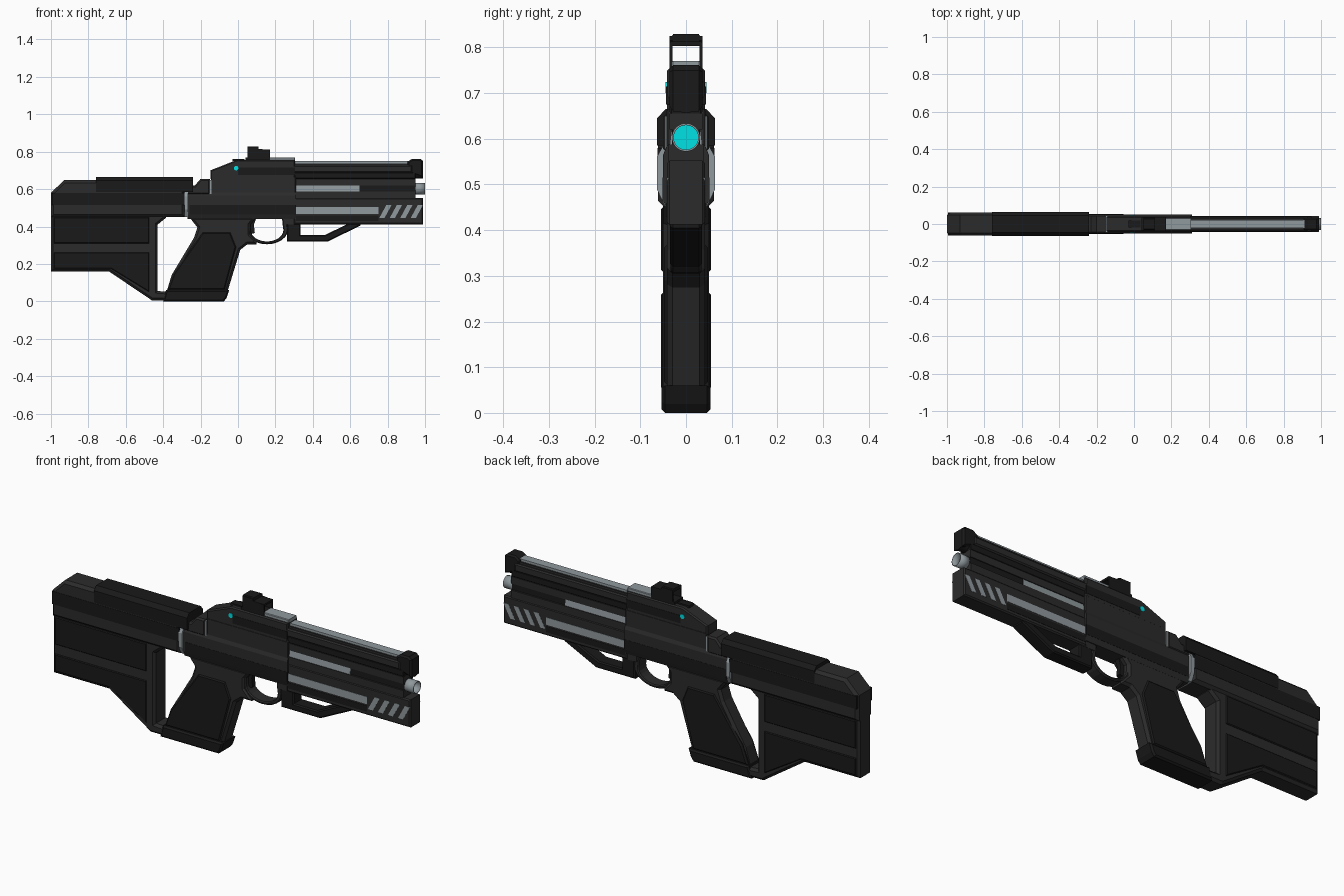
import bpy, bmesh, math
from mathutils import Matrix


def material(name, rgb):
    m = bpy.data.materials.new(name)
    m.diffuse_color = (*rgb, 1)
    return m


BODY = material("dark_grey", (0.024, 0.024, 0.024))
BLACK = material("black", (0.010, 0.010, 0.010))
STEEL = material("steel", (0.28, 0.32, 0.34))
CYAN = material("cyan", (0.0, 0.75, 0.78))


def finish(name, bm, mat):
    bmesh.ops.recalc_face_normals(bm, faces=bm.faces[:])
    me = bpy.data.meshes.new(name)
    bm.to_mesh(me)
    bm.free()
    me.materials.append(mat)
    ob = bpy.data.objects.new(name, me)
    bpy.context.collection.objects.link(ob)
    return ob


def prism(name, pts, w, mat, chamfer=0.0, yc=0.0):
    """Side profile (x, z) extruded to half width w, with chamfered side rims."""
    bm = bmesh.new()
    f = bm.faces.new([bm.verts.new((x, yc - w, z)) for x, z in pts])
    ext = bmesh.ops.extrude_face_region(bm, geom=[f])["geom"]
    for v in ext:
        if isinstance(v, bmesh.types.BMVert):
            v.co.y = yc + w
    if chamfer:
        rim = [e for e in bm.edges if abs(e.verts[0].co.y - e.verts[1].co.y) < 1e-6]
        bmesh.ops.bevel(bm, geom=rim, offset=chamfer, segments=1,
                        affect='EDGES', profile=0.5)
    return finish(name, bm, mat)


def box(name, x0, x1, z0, z1, w, mat, chamfer=0.0, yc=0.0):
    return prism(name, [(x0, z0), (x1, z0), (x1, z1), (x0, z1)], w, mat, chamfer, yc)


def bar(name, half, x0, x1, mat):
    """Cross-section (y, z), mirrored in y, extruded along x."""
    sec = half + [(-y, z) for y, z in reversed(half)]
    bm = bmesh.new()
    a, b = [[bm.verts.new((x, y, z)) for y, z in sec] for x in (x0, x1)]
    n = len(sec)
    bm.faces.new(a)
    bm.faces.new(b)
    for i in range(n):
        j = (i + 1) % n
        bm.faces.new((a[i], a[j], b[j], b[i]))
    return finish(name, bm, mat)


def cylinder(name, loc, r, length, axis, mat, caps=True):
    bm = bmesh.new()
    rot = Matrix.Rotation(math.pi / 2, 4, 'Y' if axis == 'x' else 'X')
    bmesh.ops.create_cone(bm, cap_ends=caps, segments=24, radius1=r, radius2=r,
                          depth=length, matrix=Matrix.Translation(loc) @ rot)
    ob = finish(name, bm, mat)
    for p in ob.data.polygons:
        p.use_smooth = len(p.vertices) == 4
    return ob


# Stock: upper body, cheek pad, end plate
prism("stock_upper", [(-1, 0.45), (-0.285, 0.45), (-0.285, 0.648), (-0.93, 0.648), (-1, 0.58)],
      0.061, BODY, 0.014)
box("stock_side_band", -0.995, -0.285, 0.515, 0.58, 0.0625, BLACK)
bar("cheek_pad", [(0.063, 0.585), (0.063, 0.645), (0.045, 0.665)], -0.76, -0.24, BLACK)
# Stock: lower frame with raised side panels
prism("stock_lower", [(-1, 0.16), (-0.69, 0.16), (-0.46, 0.005), (-0.36, 0.005), (-0.36, 0.05),
                      (-0.43, 0.055), (-0.43, 0.41), (-0.385, 0.447), (-0.385, 0.48), (-1, 0.48)],
      0.05, BODY, 0.012)
prism("stock_panel_upper", [(-0.985, 0.31), (-0.475, 0.31), (-0.475, 0.45), (-0.985, 0.45)],
      0.055, BLACK, 0.004)
prism("stock_panel_lower", [(-0.985, 0.175), (-0.68, 0.175), (-0.475, 0.05), (-0.475, 0.262),
                            (-0.985, 0.262)], 0.055, BLACK, 0.004)

# Collar between stock and receiver
bar("stock_collar", [(0.045, 0.45), (0.064, 0.49), (0.064, 0.56), (0.05, 0.585)],
    -0.287, -0.268, STEEL)
prism("stock_hinge", [(-0.29, 0.57), (-0.15, 0.57), (-0.15, 0.655), (-0.2, 0.655), (-0.23, 0.62),
                      (-0.29, 0.62)], 0.05, BODY, 0.008)
box("hinge_ring", -0.152, -0.143, 0.575, 0.65, 0.046, STEEL)

# Receiver
bar("receiver", [(0.04, 0.44), (0.05, 0.465), (0.05, 0.565), (0.042, 0.585)], -0.27, 0.31, BODY)
box("receiver_side_band", -0.26, 0.31, 0.465, 0.515, 0.051, BLACK)
box("receiver_upper", -0.145, 0.31, 0.57, 0.665, 0.043, BODY, 0.004)

# Grip
prism("grip", [(-0.385, 0.04), (-0.355, 0.14), (-0.235, 0.34), (-0.217, 0.395), (-0.26, 0.45),
               (0.1, 0.45), (0.065, 0.41), (0.065, 0.36), (0.1, 0.32), (0.1, 0.305), (0.05, 0.305),
               (0.012, 0.275), (-0.06, 0.04)], 0.042, BODY, 0.012)
prism("grip_panel", [(-0.378, 0.06), (-0.345, 0.15), (-0.19, 0.37), (-0.04, 0.37), (-0.008, 0.29),
                     (-0.07, 0.06)], 0.048, BLACK, 0.008)
prism("grip_base", [(-0.4, 0), (-0.075, 0), (-0.06, 0.02), (-0.047, 0.06), (-0.385, 0.06)],
      0.054, BLACK, 0.008)

# Trigger guard as an open loop, and trigger
angles = [math.radians(a) for a in range(180, 376, 15)]
outer = [(0.155 + 0.113 * math.cos(a), 0.385 + 0.08 * math.sin(a)) for a in angles]
inner = [(0.155 + 0.088 * math.cos(a), 0.382 + 0.062 * math.sin(a)) for a in angles]
prism("trigger_guard", [(0.042, 0.45)] + outer + [(0.262, 0.45), (0.235, 0.45)] + inner[::-1]
      + [(0.067, 0.45)], 0.034, BODY, 0.005)
prism("trigger", [(0.06, 0.45), (0.1, 0.45), (0.085, 0.41), (0.09, 0.365), (0.07, 0.36),
                  (0.06, 0.40)], 0.012, BLACK)

# Handguard with steel inlay and slanted vents
box("handguard", 0.30, 0.99, 0.412, 0.552, 0.042, BODY, 0.006)
box("handguard_inlay", 0.31, 0.75, 0.468, 0.505, 0.0435, STEEL)
box("handguard_lower_band", 0.31, 0.75, 0.43, 0.46, 0.0435, BLACK)
for i in range(4):
    x = 0.755 + 0.056 * i
    prism(f"vent_{i + 1}", [(x, 0.445), (x + 0.028, 0.445), (x + 0.066, 0.515), (x + 0.038, 0.515)],
          0.0432, STEEL)
box("handguard_rear_mount", 0.25, 0.335, 0.41, 0.46, 0.036, BODY)

# Foregrip loop
prism("foregrip", [(0.262, 0.32), (0.48, 0.32), (0.655, 0.405), (0.655, 0.42), (0.60, 0.42),
                   (0.465, 0.355), (0.335, 0.355), (0.335, 0.42), (0.262, 0.42)], 0.035, BLACK, 0.006)

# Barrel, muzzle and glowing bore
bar("barrel_shroud", [(0.038, 0.54), (0.036, 0.585), (0.028, 0.65)], 0.30, 0.65, STEEL)
box("barrel_body", 0.30, 0.95, 0.62, 0.655, 0.036, BODY)
box("barrel_lower", 0.30, 0.95, 0.55, 0.588, 0.039, BODY)
box("barrel_core", 0.60, 0.95, 0.57, 0.64, 0.031, BLACK)
muzzle = cylinder("muzzle", (0.97, 0, 0.603), 0.031, 0.06, 'x', STEEL, caps=False)
mod = muzzle.modifiers.new("wall", 'SOLIDIFY')
mod.thickness = 0.004
cylinder("bore_glow", (0.955, 0, 0.603), 0.028, 0.02, 'x', CYAN)

# Upper barrel and top rail
box("upper_barrel", -0.02, 0.95, 0.655, 0.69, 0.036, BLACK, 0.004)
box("upper_barrel_cover", -0.02, 0.93, 0.688, 0.728, 0.041, BODY, 0.006)
cylinder("upper_muzzle", (0.965, 0, 0.684), 0.028, 0.05, 'x', BLACK)
box("top_rail", 0.29, 0.93, 0.725, 0.738, 0.03, BODY)
box("top_rail_strip", 0.30, 0.92, 0.736, 0.75, 0.022, STEEL)
prism("front_sight_block", [(0.905, 0.69), (0.99, 0.66), (0.99, 0.75), (0.975, 0.762),
                            (0.93, 0.762), (0.905, 0.745)], 0.036, BLACK, 0.008)

# Sight housing
prism("sight_housing", [(-0.148, 0.655), (0.305, 0.655), (0.305, 0.755), (-0.01, 0.755),
                        (-0.148, 0.70)], 0.042, BODY, 0.006)
box("housing_side_band", 0.0, 0.305, 0.675, 0.715, 0.0435, BLACK)
box("housing_top_plate", 0.165, 0.305, 0.75, 0.77, 0.032, STEEL, 0.003)
box("rear_notch", -0.03, 0.035, 0.75, 0.762, 0.018, BLACK)
cylinder("indicator_light", (-0.01, 0, 0.712), 0.012, 0.089, 'y', CYAN)

# Open sight frame
for s, side in ((-1, "left"), (1, "right")):
    prism(f"sight_frame_{side}", [(0.05, 0.75), (0.17, 0.75), (0.17, 0.81), (0.11, 0.815),
                                  (0.11, 0.825), (0.05, 0.825)], 0.0035, BLACK, yc=0.033 * s)
bar("sight_frame_top", [(0.036, 0.812), (0.036, 0.818), (0.028, 0.829)], 0.05, 0.11, BLACK)
box("sight_frame_front", 0.11, 0.17, 0.803, 0.813, 0.035, BLACK)
box("sight_base", 0.04, 0.17, 0.75, 0.768, 0.035, BLACK)
